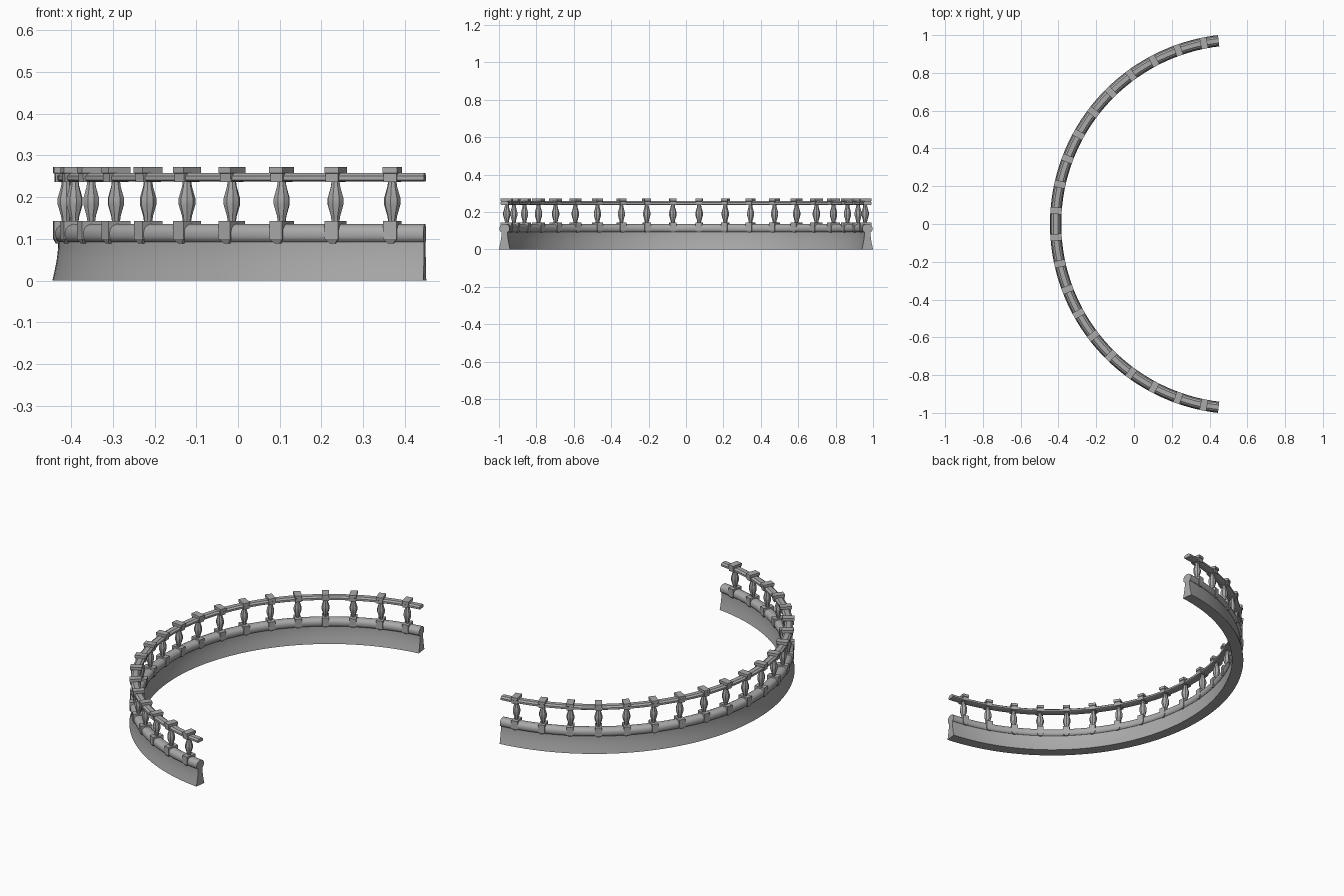
import bpy, bmesh, math

cube = bpy.data.objects.get("Cube")
if cube:
    bpy.data.objects.remove(cube, do_unlink=True)

CENTRE_X = 0.562                  # centre of the arc
RADIUS = 0.977                    # middle line of the railing
HALF_ARC = math.radians(83.3)
POSTS = 20
STEP = math.radians(8.28)

stone = bpy.data.materials.new("grey_stone")
stone.use_nodes = True
colour = (0.4, 0.4, 0.4, 1)
stone.diffuse_color = colour
stone.node_tree.nodes["Principled BSDF"].inputs["Base Color"].default_value = colour


def finish(name, bm, angle=35):
    bmesh.ops.recalc_face_normals(bm, faces=bm.faces)
    mesh = bpy.data.meshes.new(name)
    bm.to_mesh(mesh)
    bm.free()
    mesh.materials.append(stone)
    obj = bpy.data.objects.new(name, mesh)
    bpy.context.collection.objects.link(obj)
    bpy.ops.object.select_all(action='DESELECT')
    obj.select_set(True)
    bpy.context.view_layer.objects.active = obj
    bpy.ops.object.shade_smooth_by_angle(angle=math.radians(angle))
    return obj


def on_arc(angle, out, along, z):
    """Place a point given its offset outwards and along the arc."""
    c, s = math.cos(angle), math.sin(angle)
    r = RADIUS + out
    return (CENTRE_X - r * c + along * s, r * s + along * c, z)


def sweep(name, half_profile, segments=80):
    """Sweep a mirrored (width, z) section along the arc, with closed ends."""
    section = half_profile + [(-w, z) for w, z in reversed(half_profile)]
    bm = bmesh.new()
    rings = []
    for i in range(segments + 1):
        a = HALF_ARC * (2 * i / segments - 1)
        rings.append([bm.verts.new(on_arc(a, w, 0, z)) for w, z in section])
    n = len(section)
    for a, b in zip(rings, rings[1:]):
        for j in range(n):
            k = (j + 1) % n
            bm.faces.new((a[j], a[k], b[k], b[j]))
    bm.faces.new(rings[0])
    bm.faces.new(rings[-1])
    return finish(name, bm)


def repeat_loft(name, layers, outline, angle):
    """Stack scaled outlines at every post; layers hold (z, out, along)."""
    bm = bmesh.new()
    for p in range(POSTS):
        a = STEP * (p - (POSTS - 1) / 2)
        rings = [[bm.verts.new(on_arc(a, u * out, v * along, z)) for u, v in outline]
                 for z, out, along in layers]
        n = len(outline)
        for low, high in zip(rings, rings[1:]):
            for j in range(n):
                k = (j + 1) % n
                bm.faces.new((low[j], low[k], high[k], high[j]))
        bm.faces.new(rings[0])
        bm.faces.new(rings[-1])
    return finish(name, bm, angle)


square = [(1, 1), (-1, 1), (-1, -1), (1, -1)]
octagon = [(math.cos(math.pi * i / 4), math.sin(math.pi * i / 4)) for i in range(8)]

# Flared base wall
wall = [(0.030 - 0.014 * math.sin(t * math.pi / 12), 0.095 * t / 6) for t in range(7)]
sweep("base_wall", wall)

# Rounded lower rail
lower = [(0.017, 0.092), (0.024, 0.097), (0.027, 0.105), (0.027, 0.116),
         (0.024, 0.125), (0.018, 0.131), (0.009, 0.135)]
sweep("lower_rail", lower)

# Handrail with a narrower raised top
sweep("handrail", [(0.017, 0.238), (0.022, 0.241), (0.022, 0.251),
                   (0.016, 0.254), (0.012, 0.258)])

# Saddle blocks clasping the lower rail
repeat_loft("post_bases", [(0.089, 0.024, 0.007), (0.100, 0.030, 0.017),
                           (0.143, 0.030, 0.017)], square, 20)

# Bulging balusters
repeat_loft("balusters", [(0.142, 0.010, 0.010), (0.155, 0.012, 0.012),
                          (0.182, 0.020, 0.020), (0.197, 0.020, 0.020),
                          (0.225, 0.012, 0.012), (0.239, 0.010, 0.010)], octagon, 30)

# Caps around the handrail
repeat_loft("post_caps", [(0.236, 0.026, 0.016), (0.256, 0.027, 0.016),
                          (0.258, 0.030, 0.018), (0.272, 0.030, 0.018)], square, 20)
